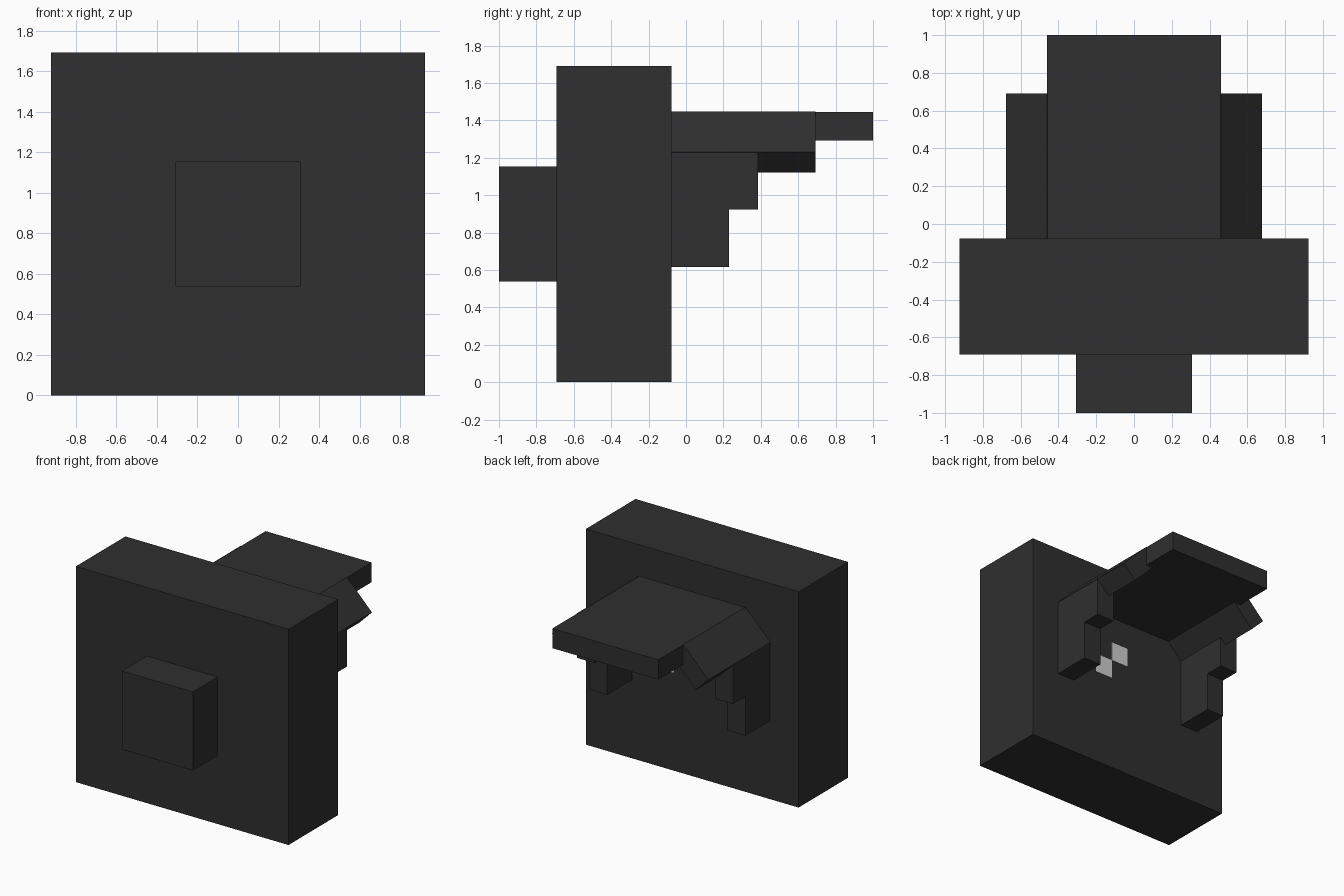
import bpy, math
from mathutils import Matrix, Vector

default = bpy.data.objects.get("Cube")
if default:
    bpy.data.objects.remove(default)


def make_material(name, value):
    mat = bpy.data.materials.new(name)
    mat.use_nodes = True
    colour = (value, value, value, 1)
    mat.diffuse_color = colour
    mat.node_tree.nodes["Principled BSDF"].inputs["Base Color"].default_value = colour
    return mat


charcoal = make_material("charcoal", 0.029)
light_grey = make_material("light grey", 0.62)


def box(name, low, high, mat=charcoal, tilt=0):
    """Box between two corners, tilted about its own centre on the y axis."""
    low, high = Vector(low), Vector(high)
    bpy.ops.mesh.primitive_cube_add(size=1)
    obj = bpy.context.object
    obj.name = name
    size = Matrix.Diagonal((*(high - low), 1))
    obj.data.transform(Matrix.Rotation(tilt, 4, "Y") @ size)
    obj.location = (low + high) / 2
    obj.data.materials.append(mat)
    return obj


# Main block and front stud
box("main_block", (-0.923, -0.692, 0), (0.923, -0.077, 1.692))
box("front_stud", (-0.308, -1, 0.538), (0.308, -0.692, 1.154))

# Hood roof
box("hood_roof", (-0.46, -0.077, 1.292), (0.46, 1, 1.446))

# Hood shoulders and stepped side walls, on both sides
u = 0.154
for side, label in ((1, "left"), (-1, "right")):
    cx, cz = side * 0.515, 1.285
    box(label + "_hood_shoulder", (cx - u, -0.077, cz - u / 2),
        (cx + u, 0.692, cz + u / 2), tilt=side * math.pi / 4)
    inner, outer = sorted((side * 0.523, side * 0.677))
    box(label + "_upper_wall", (inner, -0.077, 0.923), (outer, 0.385, 1.231))
    box(label + "_lower_wall", (inner, -0.077, 0.615), (outer, 0.231, 0.923))

# Two light squares touching at a corner on the back of the main block
for name, x, z in (("upper_light_square", 0, 0.923), ("lower_light_square", u, 0.769)):
    box(name, (x, -0.08, z), (x + u, -0.073, z + u), light_grey)
